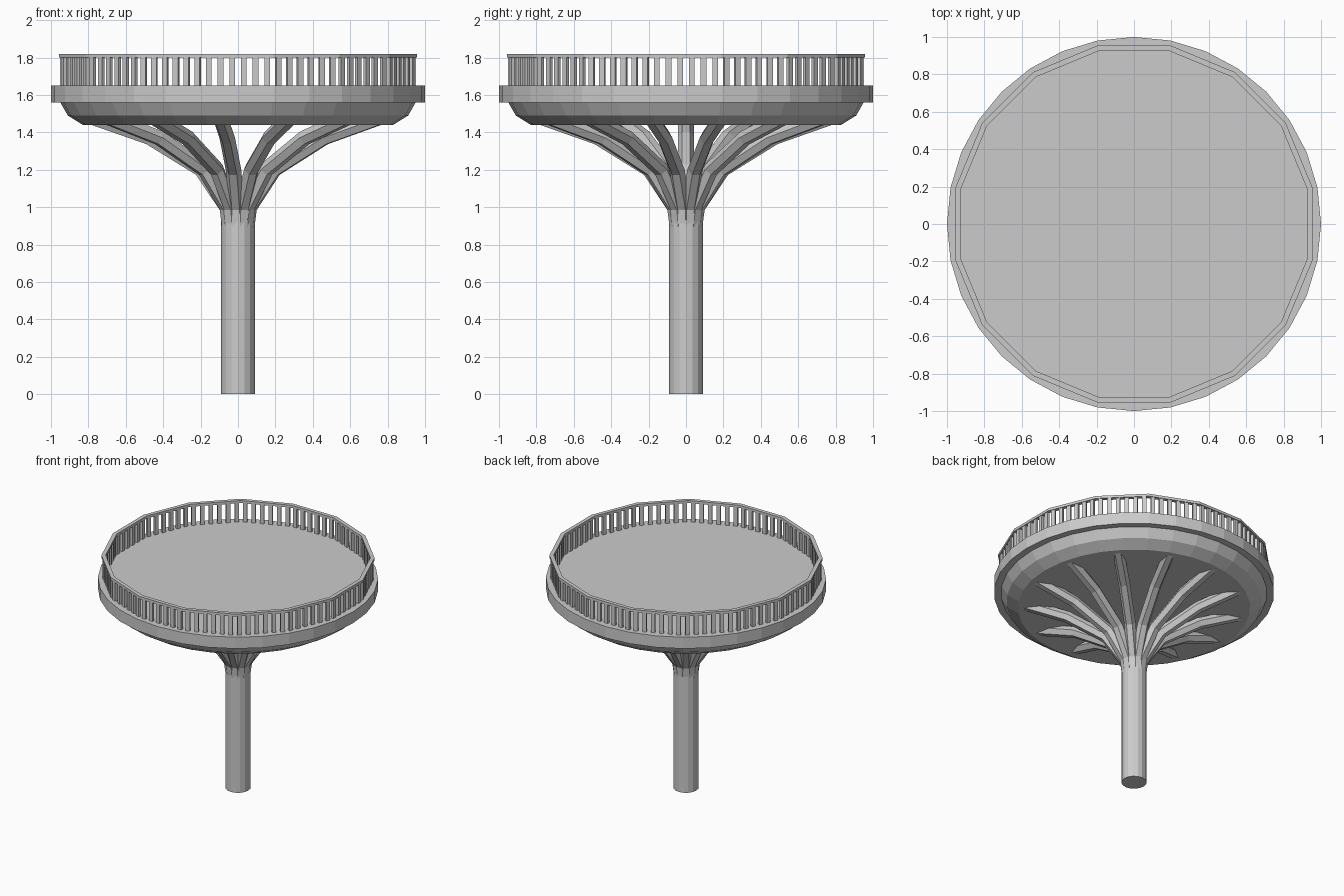
import bpy, bmesh
from math import sin, cos, pi, tau
from mathutils import Vector, Matrix

if "Cube" in bpy.data.objects:
    bpy.data.objects.remove(bpy.data.objects["Cube"])


def make_object(name, bm):
    bmesh.ops.recalc_face_normals(bm, faces=bm.faces[:])
    mesh = bpy.data.meshes.new(name)
    bm.to_mesh(mesh)
    bm.free()
    ob = bpy.data.objects.new(name, mesh)
    bpy.context.collection.objects.link(ob)
    return ob


def lathe(name, profile, sides, turn=0.0, closed=False):
    """Revolve (radius, z) points; open profiles get flat end caps."""
    bm = bmesh.new()
    rings = [[bm.verts.new((r * cos(turn + tau * i / sides), r * sin(turn + tau * i / sides), z))
              for i in range(sides)] for r, z in profile]
    pairs = list(zip(rings, rings[1:]))
    if closed:
        pairs.append((rings[-1], rings[0]))
    else:
        bm.faces.new(rings[0])
        bm.faces.new(rings[-1])
    for a, b in pairs:
        for i in range(sides):
            j = (i + 1) % sides
            bm.faces.new((a[i], a[j], b[j], b[i]))
    return make_object(name, bm)


# trunk column
lathe("trunk", [(0.09, 0), (0.09, 0.99)], 16)

# bowl-shaped underside and rim with flat deck
lathe("bowl", [(0.83, 1.44), (0.91, 1.49), (0.95, 1.56), (0.95, 1.60)], 32)
lathe("deck_rim", [(1.0, 1.56), (1.0, 1.65)], 32)

# top handrail
RAIL_SIDES = 16
RAIL_TURN = pi / RAIL_SIDES
lathe("handrail", [(0.945, 1.80), (0.975, 1.80), (0.975, 1.82), (0.945, 1.82)],
      RAIL_SIDES, RAIL_TURN, closed=True)

# balusters spaced along each straight side of the handrail
bm = bmesh.new()
PER_SIDE = 6
for s in range(RAIL_SIDES):
    a0 = RAIL_TURN + tau * s / RAIL_SIDES
    a1 = a0 + tau / RAIL_SIDES
    p0 = Vector((cos(a0), sin(a0), 0)) * 0.96
    p1 = Vector((cos(a1), sin(a1), 0)) * 0.96
    for k in range(PER_SIDE):
        p = p0.lerp(p1, (k + 0.5) / PER_SIDE)
        m = (Matrix.Translation((p.x, p.y, 1.725)) @ Matrix.Rotation((a0 + a1) / 2, 4, 'Z')
             @ Matrix.Diagonal((0.02, 0.03, 0.16, 1)))
        bmesh.ops.create_cube(bm, size=1, matrix=m)
make_object("balusters", bm)

# branches fanning out from the trunk to the bowl
BRANCHES = 13
PATH = [(0.05, 0.90), (0.065, 1.00), (0.20, 1.20), (0.475, 1.37), (0.86, 1.505)]
SECTION, RADIUS = 6, 0.042
bm = bmesh.new()
for b in range(BRANCHES):
    a = pi + tau * b / BRANCHES
    out, side = Vector((cos(a), sin(a), 0)), Vector((-sin(a), cos(a), 0))
    pts = [out * r + Vector((0, 0, z)) for r, z in PATH]
    rings = []
    for i, p in enumerate(pts):
        tangent = (pts[min(i + 1, len(pts) - 1)] - pts[max(i - 1, 0)]).normalized()
        up = side.cross(tangent)
        rings.append([bm.verts.new(p + (side * cos(tau * k / SECTION) + up * sin(tau * k / SECTION)) * RADIUS)
                      for k in range(SECTION)])
    bm.faces.new(rings[0])
    bm.faces.new(rings[-1])
    for r0, r1 in zip(rings, rings[1:]):
        for k in range(SECTION):
            j = (k + 1) % SECTION
            bm.faces.new((r0[k], r0[j], r1[j], r1[k]))
make_object("branches", bm)
